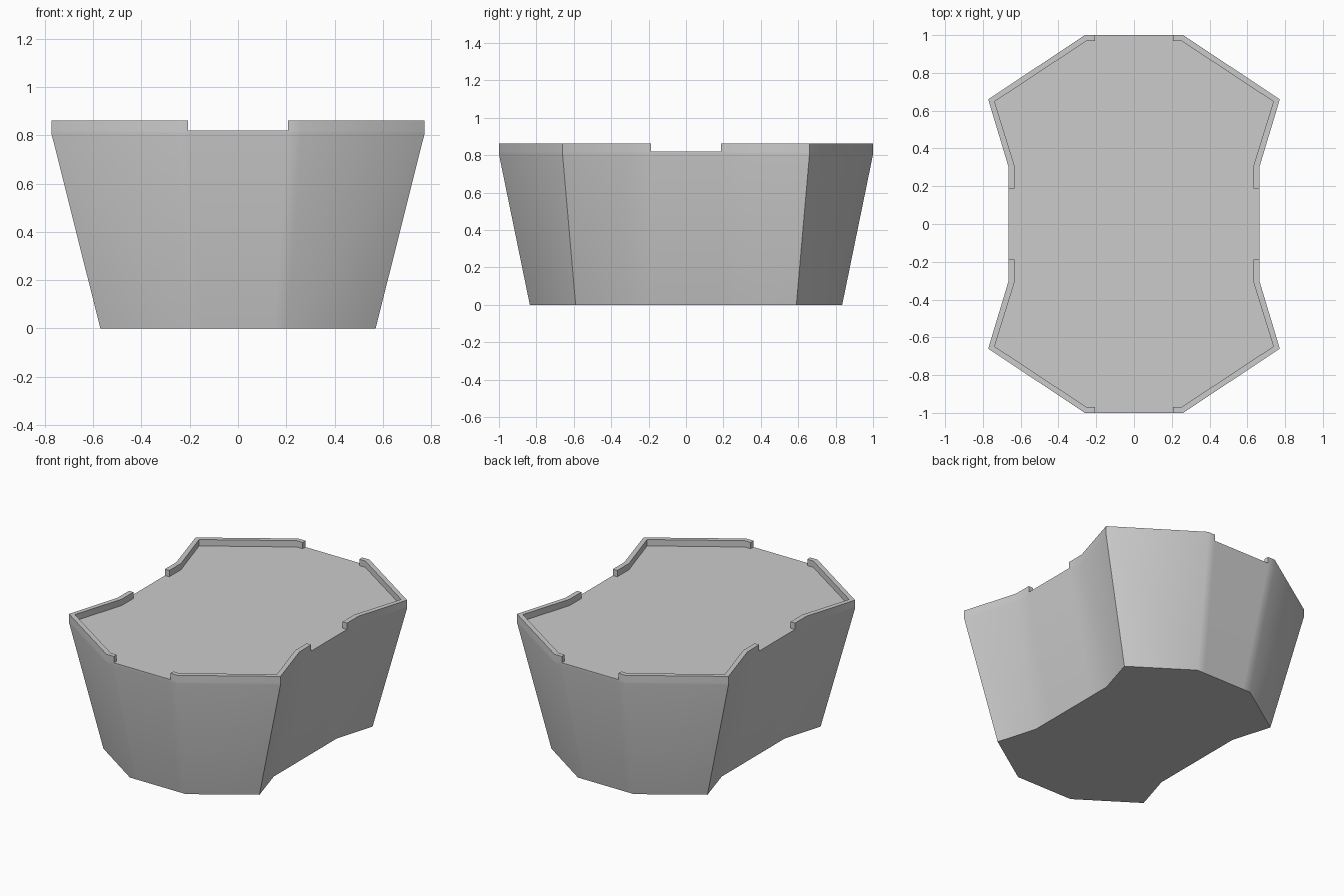
import bpy, bmesh, math
from mathutils import Vector

if "Cube" in bpy.data.objects:
    bpy.data.objects.remove(bpy.data.objects["Cube"])

Z_BELT, Z_DECK, Z_RIM = 0.805, 0.82, 0.862

# One quarter of each outline, from the end centre round to the side centre
outer = [(0, 1), (0.207, 1), (0.26, 1), (0.772, 0.66), (0.665, 0.305), (0.665, 0.187), (0.665, 0)]
base = [(0, 0.835), (0.15, 0.835), (0.205, 0.835), (0.57, 0.59), (0.492, 0.33), (0.492, 0.187), (0.492, 0)]
inner = [(0.207, 0.97), (0.25, 0.97), (0.738, 0.648), (0.633, 0.31), (0.633, 0.187)]

bm = bmesh.new()


def face(points, sx, sy):
    bm.faces.new([bm.verts.new((x * sx, y * sy, z)) for x, y, z in points])


def at(points, z):
    return [(x, y, z) for x, y in points]


def wall(lower, upper, sx, sy):
    for i in range(len(lower) - 1):
        face([lower[i], lower[i + 1], upper[i + 1], upper[i]], sx, sy)


for sx in (1, -1):
    for sy in (1, -1):
        # Tapered sides and the short upright belt
        wall(at(base, 0), at(outer, Z_BELT), sx, sy)
        wall(at(outer, Z_BELT), at(outer, Z_DECK), sx, sy)
        # Underside and deck
        face(at([(0, 0)] + base, 0), sx, sy)
        face(at([(0, 0)] + outer[:2] + inner + outer[5:], Z_DECK), sx, sy)
        # Raised corner lip, stopping short of the notches
        lip = outer[1:6]
        wall(at(lip, Z_DECK), at(lip, Z_RIM), sx, sy)
        wall(at(lip, Z_RIM), at(inner, Z_RIM), sx, sy)
        wall(at(inner, Z_RIM), at(inner, Z_DECK), sx, sy)
        for k in (0, -1):
            ends = [lip[k], inner[k]]
            wall(at(ends, Z_DECK), at(ends, Z_RIM), sx, sy)

bmesh.ops.remove_doubles(bm, verts=bm.verts, dist=0.0005)
# Merge the quarters of the flat deck and underside
seams = [e for e in bm.edges if len(e.link_faces) == 2
         and all(abs(f.normal.z) > 0.99 for f in e.link_faces)]
bm.normal_update()
bmesh.ops.recalc_face_normals(bm, faces=bm.faces)

mesh = bpy.data.meshes.new("tapered_block")
bm.to_mesh(mesh)
bm.free()
block = bpy.data.objects.new("tapered_block_with_corner_lips", mesh)
bpy.context.collection.objects.link(block)
bpy.context.view_layer.objects.active = block
block.select_set(True)
bpy.ops.object.shade_smooth_by_angle(angle=math.radians(40))
